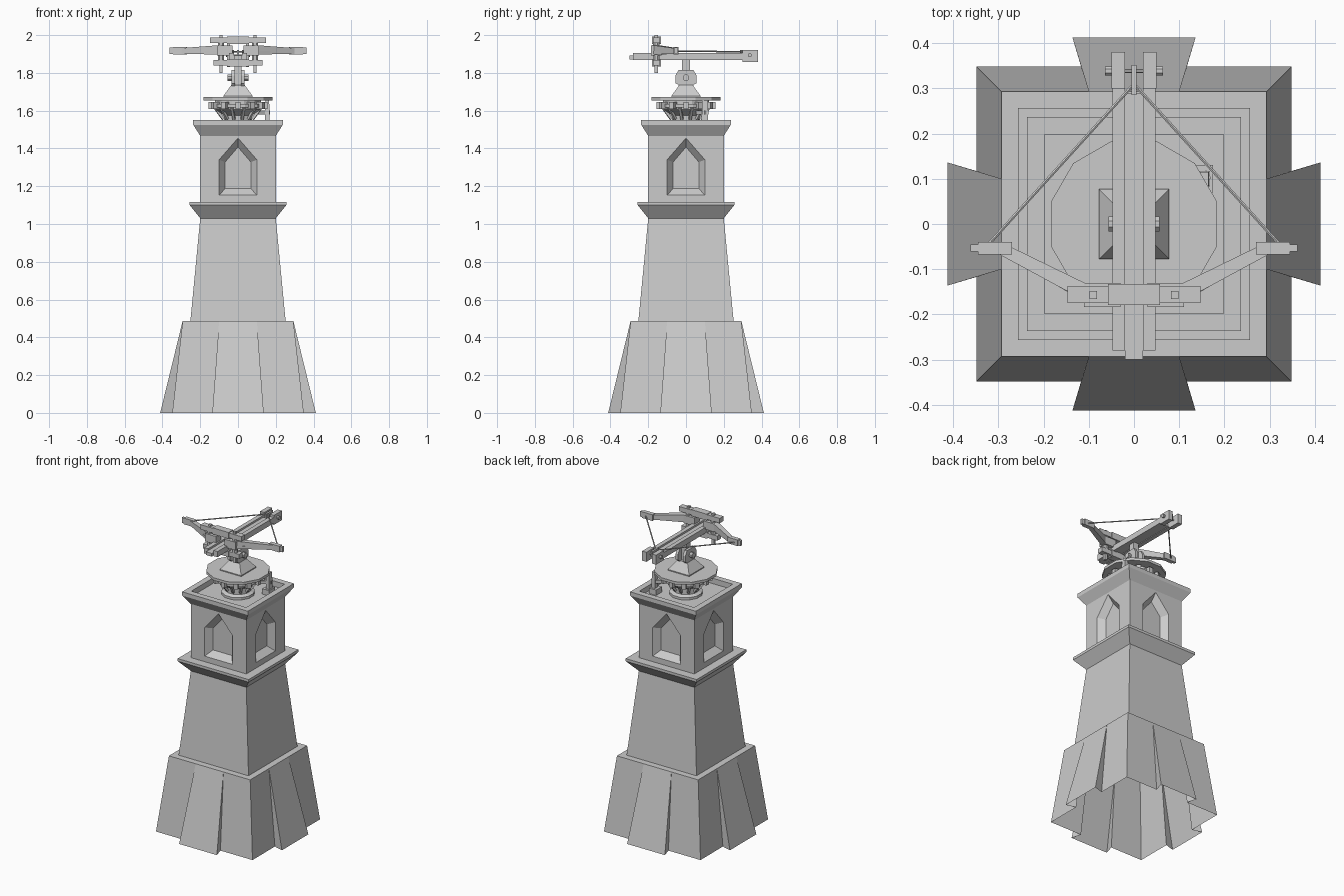
import bpy, bmesh
from math import pi, cos, sin, sqrt
from mathutils import Vector, Matrix

if "Cube" in bpy.data.objects:
    bpy.data.objects.remove(bpy.data.objects["Cube"])


def finish(name, verts, faces, fix=False):
    me = bpy.data.meshes.new(name)
    bm = bmesh.new()
    vs = [bm.verts.new(v) for v in verts]
    for f in faces:
        bm.faces.new([vs[i] for i in f])
    bmesh.ops.remove_doubles(bm, verts=bm.verts, dist=1e-5)
    if fix:
        bmesh.ops.recalc_face_normals(bm, faces=bm.faces)
    bm.to_mesh(me)
    bm.free()
    ob = bpy.data.objects.new(name, me)
    bpy.context.collection.objects.link(ob)
    return ob


def loft(name, rings, bottom=False, top=False, fix=False):
    """Skin a list of equal-length closed rings."""
    n = len(rings[0])
    verts = [v for r in rings for v in r]
    faces = [(k * n + i, k * n + (i + 1) % n, (k + 1) * n + (i + 1) % n, (k + 1) * n + i)
             for k in range(len(rings) - 1) for i in range(n)]
    if bottom:
        faces.append(tuple(range(n))[::-1])
    if top:
        faces.append(tuple(range(len(verts) - n, len(verts))))
    return finish(name, verts, faces, fix)


def turned(name, profile, n, bottom=False, top=False):
    """Revolve (half width, z) profile into an n-sided solid."""
    k = sqrt(2) if n == 4 else 1
    rings = [[(r * k * cos(2 * pi * (i + .5) / n), r * k * sin(2 * pi * (i + .5) / n), z)
              for i in range(n)] for r, z in profile]
    return loft(name, rings, bottom, top)


def box(name, x, y, z):
    ring = lambda h: [(x[0], y[0], h), (x[1], y[0], h), (x[1], y[1], h), (x[0], y[1], h)]
    return loft(name, [ring(z[0]), ring(z[1])], True, True)


def beam(name, p, q, a, b, n=4):
    """Straight bar from p to q; a and b are (width, height) at the ends."""
    p, q = Vector(p), Vector(q)
    d = (q - p).normalized()
    side = d.cross(Vector((0, 0, 1)))
    side = side.normalized() if side.length > .01 else Vector((1, 0, 0))
    up = side.cross(d)
    k = sqrt(.5) if n == 4 else .5
    rings = [[c + side * w * k * cos(2 * pi * (i + .5) / n) + up * h * k * sin(2 * pi * (i + .5) / n)
              for i in range(n)] for c, (w, h) in ((p, a), (q, b))]
    return loft(name, rings, True, True, True)


def four(pts):
    return [Matrix.Rotation(k * pi / 2, 3, 'Z') @ Vector(p) for k in range(4) for p in pts]


# flared plinth with a splayed buttress in each side, open underneath
low = four([(-.348, -.348, 0), (-.117, -.348, 0), (-.136, -.412, 0), (.136, -.412, 0), (.117, -.348, 0)])
high = four([(x, -.293, .487) for x in (-.293, -.1, -.1, .1, .1)])
loft("plinth", [low, high])

# tapered shaft with ledge
turned("shaft", [(.293, .487), (.252, .487), (.2, 1.03), (.256, 1.1), (.256, 1.117), (.2, 1.117)], 4)

# upper storey with a pointed niche in each wall
outer = [(-.1, 1.153), (.1, 1.153), (.1, 1.34), (0, 1.455), (-.1, 1.34)]
inner = [(-.068, 1.187), (.068, 1.187), (.068, 1.328), (0, 1.407), (-.068, 1.328)]
half = [(-.2, 1.117), (0, 1.117), (0, 1.153), (-.1, 1.153), (-.1, 1.34), (0, 1.455), (0, 1.467), (-.2, 1.467)]
verts, faces = [], []
for k in range(4):
    R, o = Matrix.Rotation(k * pi / 2, 3, 'Z'), len(verts)
    pts = [(x, -.2, z) for x, z in outer] + [(x, -.16, z) for x, z in inner]
    pts += [(x, -.2, z) for x, z in half] + [(-x, -.2, z) for x, z in half]
    verts += [R @ Vector(p) for p in pts]
    faces += [(o + i, o + (i + 1) % 5, o + 5 + (i + 1) % 5, o + 5 + i) for i in range(5)]
    faces += [tuple(range(o + 5, o + 10)), tuple(range(o + 10, o + 18)), tuple(range(o + 18, o + 26))[::-1]]
finish("niche_storey", verts, faces)

# cornice with sunken roof
turned("cornice", [(.2, 1.467), (.237, 1.525), (.237, 1.55), (.198, 1.55), (.198, 1.515)], 4, top=True)

# turntable: hub, flared drum, rim blocks, plate
turned("turntable_hub", [(.1, 1.515), (.1, 1.53), (.078, 1.54), (.078, 1.575), (.125, 1.605), (.125, 1.656)],
       12, True, True)
turned("turntable_plate", [(.19, 1.655), (.19, 1.672)], 12, True, True)
turned("turntable_ring", [(.142, 1.618), (.142, 1.634)], 12, True, True)
for i in range(12):
    b = box("rim_block", (.12, .157), (-.014, .014), (1.61, 1.645))
    b.rotation_euler.z = i * pi / 6
    s = beam("hub_strut", (.08, 0, 1.555), (.125, 0, 1.615), (.014, .014), (.014, .014))
    s.rotation_euler.z = (i + .5) * pi / 6

# turning lever beside the hub
box("lever_foot", (.125, .175), (.07, .13), (1.515, 1.55))
beam("lever_arm", (.155, .1, 1.54), (.155, .1, 1.655), (.025, .035), (.02, .03))
beam("lever_link", (.09, .06, 1.59), (.165, .11, 1.59), (.02, .02), (.02, .02))

# pedestal and tilting yoke
turned("pedestal", [(.077, 1.672), (.077, 1.678), (.036, 1.735)], 4, True, True)
box("yoke_post", (-.019, .019), (-.02, .02), (1.73, 1.875))
cheek = [(-.03, 1.72), (.03, 1.72), (.045, 1.74), (.056, 1.745), (.056, 1.785), (.04, 1.815),
         (-.04, 1.815), (-.056, 1.785), (-.056, 1.745), (-.045, 1.74)]
for s in (-1, 1):
    loft("yoke_cheek", [[(s * x, y, z) for y, z in cheek] for x in (.017, .035)], True, True, True)
beam("yoke_axle", (-.056, 0, 1.775), (.056, 0, 1.775), (.036, .036), (.036, .036), 8)

# stock: centre slide and side rails
box("centre_slide", (-.02, .02), (-.3, .29), (1.872, 1.893))
for s in (-1, 1):
    box("side_rail", sorted((s * .02, s * .048)), (-.28, .3), (1.868, 1.905))
    box("winch_block", sorted((s * .02, s * .05)), (.3, .38), (1.858, 1.92))
    beam("winch_drum", (s * .045, .338, 1.893), (s * .064, .338, 1.893), (.022, .022), (.022, .022), 8)
beam("winch_axle", (-.062, .338, 1.893), (.062, .338, 1.893), (.01, .01), (.01, .01), 8)
box("string_catch", (-.006, .006), (.285, .352), (1.885, 1.922))

# bow frame: upper and lower clamp plates
for label, z, w in (("upper", (1.957, 1.988), .147), ("lower", (1.838, 1.868), .13)):
    box(label + "_clamp", (-w, w), (-.175, -.137), z)
    box(label + "_clamp_band", (-.057, .057), (-.179, -.133), (z[0] - .005, z[1] + .005))

# mirrored bow halves
for s in (-1, 1):
    beam("clamp_bolt", (s * .09, -.157, 1.8), (s * .09, -.157, 2), (.017, .017), (.017, .017))
    beam("inner_post", (s * .05, -.157, 1.83), (s * .05, -.157, 1.96), (.014, .014), (.014, .014))
    beam("cord_bundle", (s * .09, -.157, 1.865), (s * .09, -.157, 1.96), (.036, .036), (.036, .036), 8)
    box("bow_root", sorted((s * .03, s * .11)), (-.184, -.13), (1.893, 1.945))
    beam("bow_arm", (s * .085, -.162, 1.922), (s * .295, -.054, 1.916), (.036, .05), (.026, .03))
    beam("bow_brace", (s * .1, -.17, 1.908), (s * .27, -.07, 1.91), (.014, .016), (.012, .014))
    box("bow_end", sorted((s * .27, s * .345)), (-.067, -.04), (1.897, 1.937))
    box("bow_tip", sorted((s * .34, s * .362)), (-.061, -.045), (1.9, 1.934))
    beam("bow_string", (s * .32, -.043, 1.915), (s * .004, .305, 1.912), (.008, .008), (.008, .008), 6)
